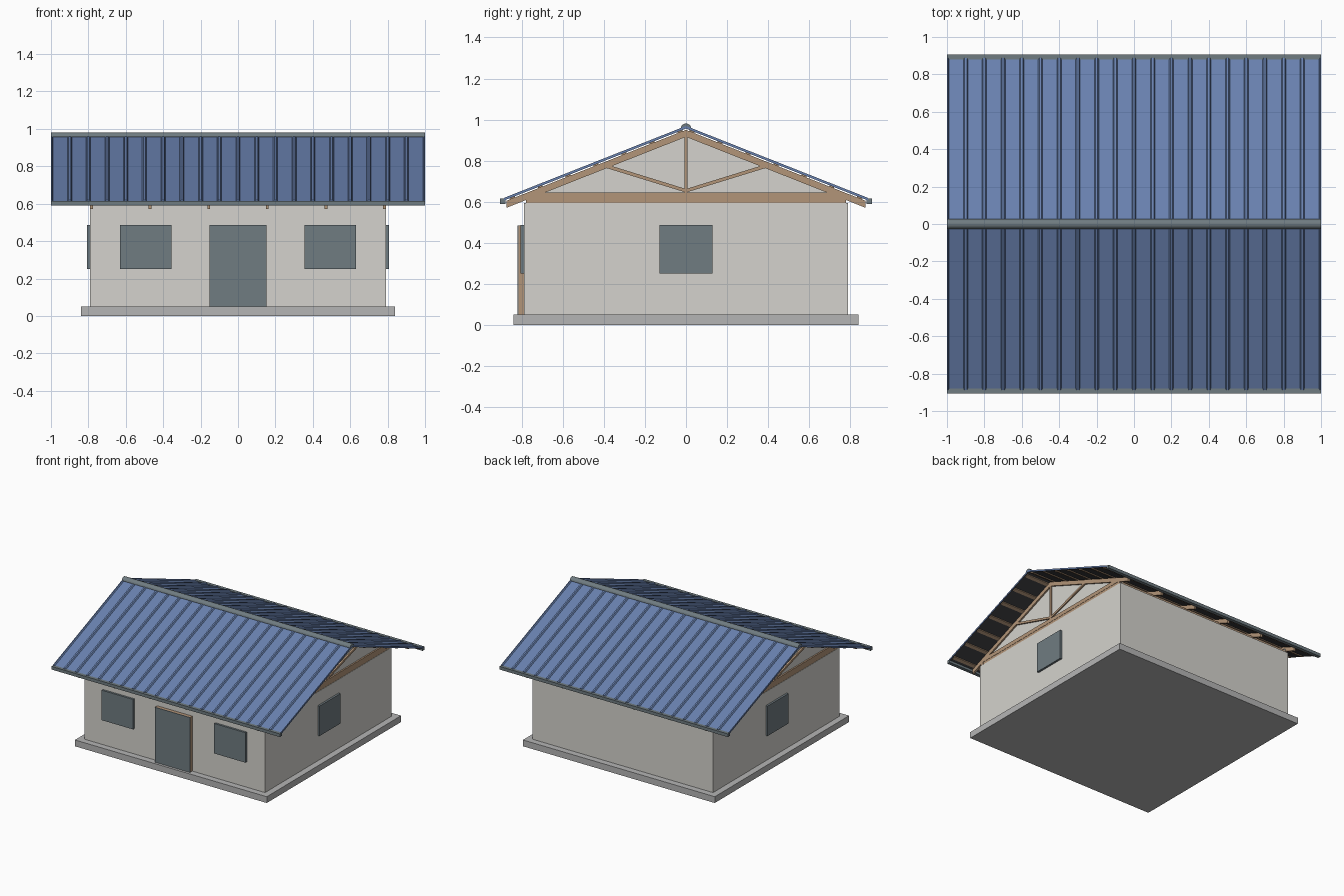
import bpy, bmesh
from math import cos, sin, pi

cube = bpy.data.objects.get("Cube")
if cube:
    bpy.data.objects.remove(cube, do_unlink=True)


def material(name, r, g, b):
    m = bpy.data.materials.new(name)
    m.use_nodes = True
    m.diffuse_color = (r, g, b, 1)
    bsdf = m.node_tree.nodes["Principled BSDF"]
    bsdf.inputs["Base Color"].default_value = (r, g, b, 1)
    bsdf.inputs["Roughness"].default_value = 0.8
    return m


PLASTER = material("plaster", 0.66, 0.65, 0.61)
CONCRETE = material("concrete", 0.46, 0.46, 0.46)
BLUE = material("blue metal", 0.14, 0.22, 0.43)
GREY = material("blue grey", 0.16, 0.2, 0.22)
WOOD = material("timber", 0.45, 0.3, 0.19)
DARK = material("dark underlay", 0.05, 0.05, 0.055)


def build(name, mats, prisms):
    """Make one object from prisms: (outline in y-z, x start, x end)."""
    bm = bmesh.new()
    for outline, x0, x1 in prisms:
        ends = [[bm.verts.new((x, y, z)) for y, z in outline] for x in (x0, x1)]
        bm.faces.new(ends[0])
        bm.faces.new(ends[1][::-1])
        for i in range(len(outline)):
            j = (i + 1) % len(outline)
            bm.faces.new((ends[0][i], ends[0][j], ends[1][j], ends[1][i]))
    return finish(name, mats, bm)


def finish(name, mats, bm):
    bmesh.ops.recalc_face_normals(bm, faces=bm.faces)
    mesh = bpy.data.meshes.new(name)
    bm.to_mesh(mesh)
    bm.free()
    for m in mats:
        mesh.materials.append(m)
    obj = bpy.data.objects.new(name, mesh)
    bpy.context.collection.objects.link(obj)
    return obj


def rect(y0, y1, z0, z1):
    return [(y0, z0), (y1, z0), (y1, z1), (y0, z1)]


def box(name, mat, x0, x1, y0, y1, z0, z1):
    return build(name, [mat], [(rect(y0, y1, z0, z1), x0, x1)])


SLOPE = 0.395


def pitched(apex, y0, y1, thick):
    """Outline of a strip that follows the roof slope below an apex height."""
    return [(y0, apex - SLOPE * abs(y0)), (y1, apex - SLOPE * abs(y1)),
            (y1, apex - thick - SLOPE * abs(y1)), (y0, apex - thick - SLOPE * abs(y0))]


# Base and walls
box("foundation_slab", CONCRETE, -0.84, 0.84, -0.84, 0.84, 0, 0.05)
box("walls", PLASTER, -0.79, 0.79, -0.79, 0.79, 0.05, 0.595)
gable = [(-0.78, 0.595), (0.78, 0.595), (0.78, 0.625), (0, 0.935), (-0.78, 0.625)]
for side, s in (("left", 1), ("right", -1)):
    build(side + "_gable_wall", [PLASTER], [(gable, s * 0.765, s * 0.778)])

# Door with timber core and grey face
box("door_core", WOOD, -0.153, 0.153, -0.815, -0.785, 0.05, 0.485)
box("door_face", GREY, -0.153, 0.153, -0.82, -0.815, 0.05, 0.485)

# Windows
for side, s in (("left", 1), ("right", -1)):
    a, b = sorted((s * 0.355, s * 0.63))
    box("front_window_" + side, GREY, a, b, -0.806, -0.785, 0.25, 0.487)
    a, b = sorted((s * 0.785, s * 0.806))
    box("side_window_" + side, GREY, a, b, -0.13, 0.13, 0.25, 0.487)

# Timber plates on top of the walls
for n, s in (("front", -1), ("back", 1)):
    y0, y1 = sorted((s * 0.755, s * 0.78))
    box(n + "_wall_plate", WOOD, -0.79, 0.79, y0, y1, 0.595, 0.615)
for n, s in (("left", 1), ("right", -1)):
    x0, x1 = sorted((s * 0.765, s * 0.788))
    box(n + "_wall_plate", WOOD, x0, x1, -0.755, 0.755, 0.595, 0.615)

# Roof trusses
for i in range(6):
    x = -0.782 + i * 1.564 / 5
    parts = [rect(-0.008, 0.008, 0.645, 0.925),
             [(-0.8, 0.615), (0.8, 0.615), (0.75, 0.645), (-0.75, 0.645)]]
    for s in (-1, 1):
        parts.append(pitched(0.95, 0, s * 0.875, 0.034))
        parts.append([(0, 0.645), (s * 0.39, 0.765), (s * 0.375, 0.778), (0, 0.662)])
    build(f"roof_truss_{i + 1}", [WOOD], [(p, x - 0.008, x + 0.008) for p in parts])

# Purlins across the trusses
purlins = []
for s in (-1, 1):
    for k in range(7):
        y = 0.03 + k * 0.136
        purlins.append((pitched(0.957, s * (y - 0.012), s * (y + 0.012), 0.008), -0.99, 0.99))
build("purlins", [WOOD], purlins)

# Ribbed roof sheets: trapezoid ribs every 0.1
profile = [(-1, 0.01)]
for k in range(21):
    for dx, h in ((-0.012, 0), (-0.006, 0.01), (0.006, 0.01), (0.012, 0)):
        x = -1 + k * 0.1 + dx
        if -1 < x < 1:
            profile.append((x, h))
profile.append((1, 0.01))
section = profile + [(1, -0.003), (-1, -0.003)]

for n, s in (("front", -1), ("back", 1)):
    bm = bmesh.new()
    rows = [[bm.verts.new((x, s * y, 0.959 + h - SLOPE * y)) for x, h in section]
            for y in (0, 0.887)]
    bm.faces.new(rows[0])
    bm.faces.new(rows[1][::-1])
    for i in range(len(section)):
        j = (i + 1) % len(section)
        bm.faces.new((rows[0][i], rows[0][j], rows[1][j], rows[1][i]))
    sheet = finish(n + "_roof_sheet", [BLUE, DARK], bm)
    for f in sheet.data.polygons:
        f.material_index = 1 if f.normal.z < -0.5 else 0

# Eave gutters
for n, s in (("front", -1), ("back", 1)):
    y0, y1 = sorted((s * 0.88, s * 0.906))
    box(n + "_gutter", GREY, -1, 1, y0, y1, 0.59, 0.615)

# Rounded ridge cap
arc = [(0.026 * cos(pi * k / 10), 0.957 + 0.024 * sin(pi * k / 10)) for k in range(11)]
cap = build("ridge_cap", [GREY], [(arc, -1, 1)])
bpy.context.view_layer.objects.active = cap
cap.select_set(True)
bpy.ops.object.shade_smooth_by_angle()
